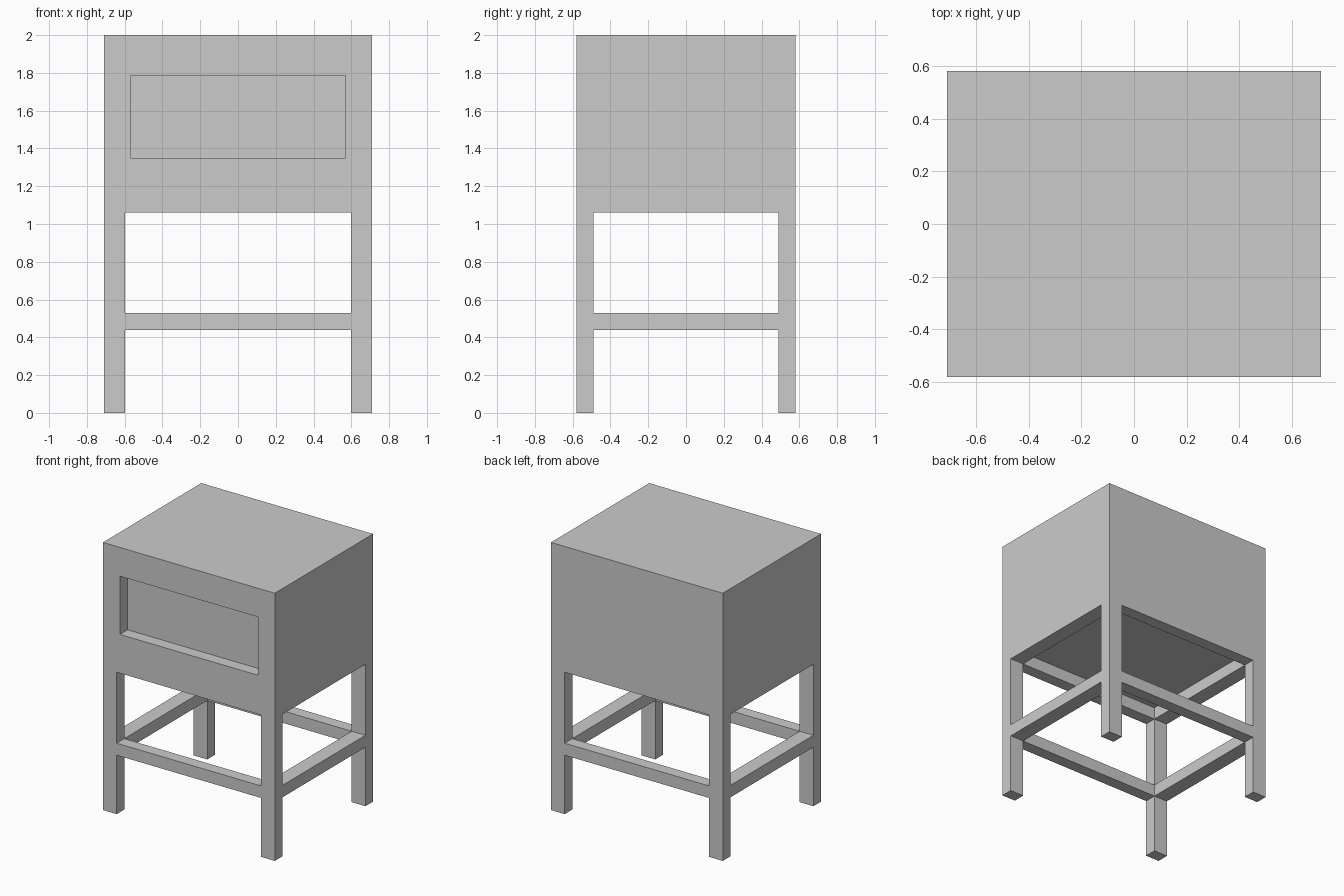
import bpy, bmesh
from mathutils import Vector

if "Cube" in bpy.data.objects:
    bpy.data.objects.remove(bpy.data.objects["Cube"])

W, D, H = 0.71, 0.58, 2.0        # half width, half depth, height
IX, IY = 0.597, 0.49             # inner faces of the legs
BODY = 1.06                      # underside of the cabinet
RAIL = (0.44, 0.53)              # stretcher heights
RECESS = 0.09


def box_bm(lo, hi):
    bm = bmesh.new()
    bmesh.ops.create_cube(bm, size=1)
    for v in bm.verts:
        v.co = Vector([hi[i] if v.co[i] > 0 else lo[i] for i in range(3)])
    return bm


def finish(name, bm):
    bmesh.ops.recalc_face_normals(bm, faces=bm.faces)
    me = bpy.data.meshes.new(name)
    bm.to_mesh(me)
    bm.free()
    ob = bpy.data.objects.new(name, me)
    bpy.context.collection.objects.link(ob)


def box(name, lo, hi):
    finish(name, box_bm(lo, hi))


def recess(bm, normal, lo, hi):
    """Inset the face pointing along normal to the given bounds and push it in."""
    n = Vector(normal)
    bm.normal_update()
    face = max(bm.faces, key=lambda f: f.normal.dot(n) * 10 + f.calc_area())
    mid = face.calc_center_median()
    bmesh.ops.inset_individual(bm, faces=[face], thickness=0.05)
    for v in face.verts:
        for i in range(3):
            if not n[i]:
                v.co[i] = hi[i] if v.co[i] > mid[i] else lo[i]
    bmesh.ops.inset_individual(bm, faces=[face], thickness=0)
    for v in face.verts:
        v.co -= n * RECESS


# cabinet with recessed drawer front and recessed underside
bm = box_bm((-W, -D, BODY), (W, D, H))
recess(bm, (0, -1, 0), (-0.57, 0, 1.35), (0.57, 0, 1.785))
recess(bm, (0, 0, -1), (-IX, -IY, 0), (IX, IY, 0))
finish("cabinet", bm)

# legs
for xn, x in (("left", (-W, -IX)), ("right", (IX, W))):
    for yn, y in (("front", (-D, -IY)), ("back", (IY, D))):
        box(f"{yn}_{xn}_leg", (x[0], y[0], 0), (x[1], y[1], BODY))

# stretchers between the legs
for name, y in (("front", (-D, -IY)), ("back", (IY, D))):
    box(f"{name}_stretcher", (-IX, y[0], RAIL[0]), (IX, y[1], RAIL[1]))
for name, x in (("left", (-W, -IX)), ("right", (IX, W))):
    box(f"{name}_stretcher", (x[0], -IY, RAIL[0]), (x[1], IY, RAIL[1]))
